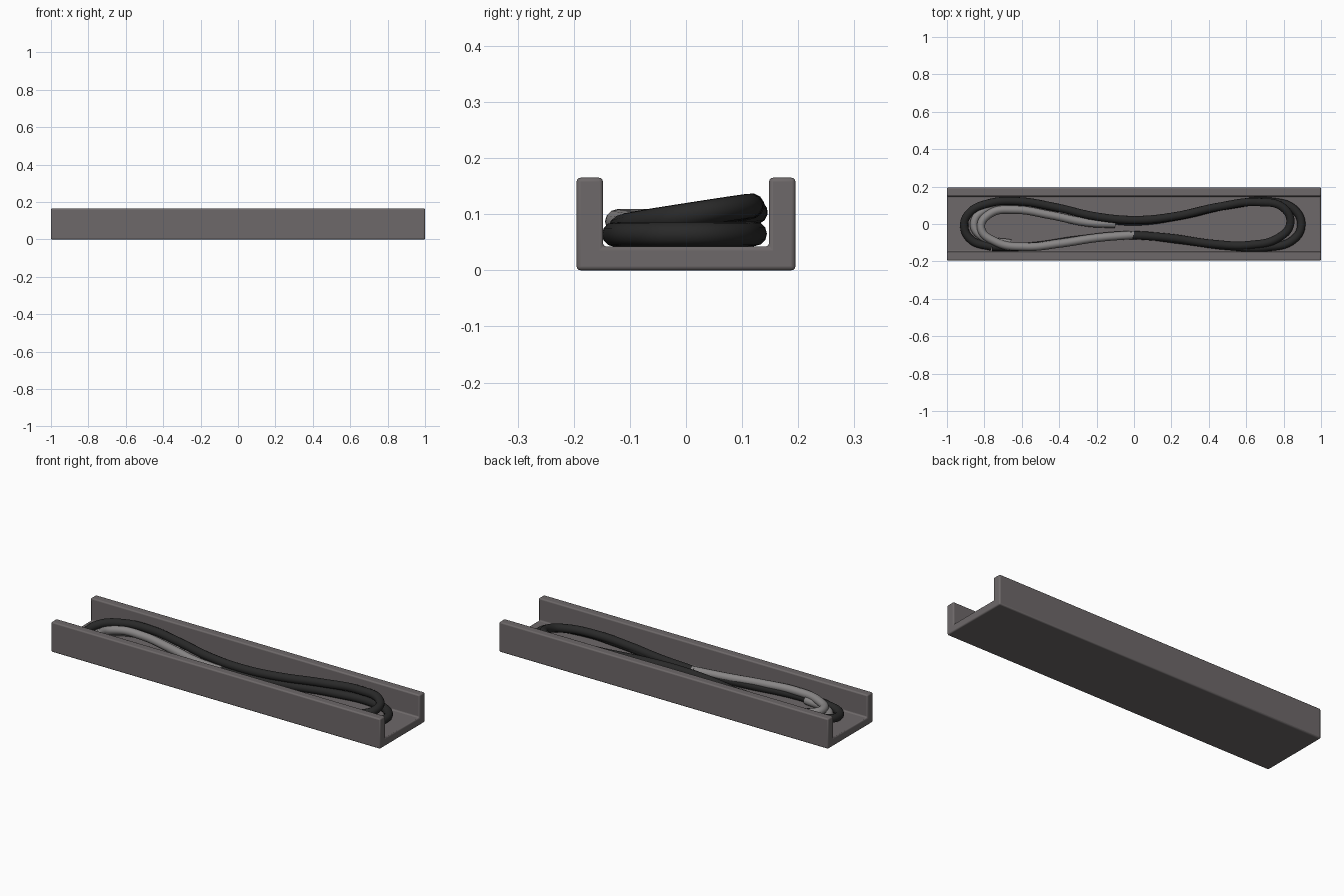
import bpy, bmesh

if "Cube" in bpy.data.objects:
    bpy.data.objects.remove(bpy.data.objects["Cube"])


def mat(name, rgb):
    m = bpy.data.materials.new(name)
    m.diffuse_color = (*rgb, 1)
    m.use_nodes = True
    m.node_tree.nodes["Principled BSDF"].inputs["Base Color"].default_value = m.diffuse_color
    return m


TRAY = mat("warm_grey", (0.155, 0.14, 0.142))
DARK = mat("charcoal", (0.022, 0.022, 0.022))
LIGHT = mat("light_grey", (0.25, 0.24, 0.24))

# U-shaped channel tray: profile in y/z extruded along x
profile = [(-0.195, 0), (0.195, 0), (0.195, 0.165), (0.148, 0.165),
           (0.148, 0.042), (-0.148, 0.042), (-0.148, 0.165), (-0.195, 0.165)]
bm = bmesh.new()
face = bm.faces.new([bm.verts.new((-1, y, z)) for y, z in profile])
ext = bmesh.ops.extrude_face_region(bm, geom=[face])
bmesh.ops.translate(bm, vec=(2, 0, 0),
                    verts=[v for v in ext["geom"] if isinstance(v, bmesh.types.BMVert)])
bmesh.ops.recalc_face_normals(bm, faces=bm.faces)
mesh = bpy.data.meshes.new("channel_tray")
bm.to_mesh(mesh)
bm.free()
mesh.materials.append(TRAY)
tray = bpy.data.objects.new("channel_tray", mesh)
bpy.context.collection.objects.link(tray)
bev = tray.modifiers.new("rounded_edges", 'BEVEL')
bev.width, bev.segments = 0.007, 3
bpy.context.view_layer.objects.active = tray
tray.select_set(True)
bpy.ops.object.shade_smooth_by_angle()


def cable(name, points, material, radius=0.022):
    """Round cable through the given points, turned into a mesh."""
    c = bpy.data.curves.new(name + "_path", 'CURVE')
    c.dimensions = '3D'
    c.bevel_depth, c.bevel_resolution = radius, 4
    c.resolution_u, c.use_fill_caps = 10, True
    s = c.splines.new('BEZIER')
    s.bezier_points.add(len(points) - 1)
    for bp, co in zip(s.bezier_points, points):
        bp.co = co
        bp.handle_left_type = bp.handle_right_type = 'AUTO'
    tmp = bpy.data.objects.new(name + "_path", c)
    bpy.context.collection.objects.link(tmp)
    dg = bpy.context.evaluated_depsgraph_get()
    me = bpy.data.meshes.new_from_object(tmp.evaluated_get(dg))
    bpy.data.objects.remove(tmp)
    me.materials.clear()
    me.materials.append(material)
    for p in me.polygons:
        p.use_smooth = True
    ob = bpy.data.objects.new(name, me)
    bpy.context.collection.objects.link(ob)


# Upper dark run: front middle, round the right end, back across to the left end
cable("dark_cable_upper", [
    (-0.02, -0.058, 0.070), (0.2, -0.075, 0.070), (0.42, -0.106, 0.072),
    (0.62, -0.112, 0.078), (0.77, -0.075, 0.086), (0.835, 0.0, 0.098),
    (0.80, 0.085, 0.111), (0.66, 0.117, 0.115), (0.45, 0.092, 0.108),
    (0.22, 0.042, 0.100), (0.02, 0.022, 0.096), (-0.2, 0.040, 0.096),
    (-0.42, 0.090, 0.100), (-0.62, 0.122, 0.104), (-0.78, 0.110, 0.100),
    (-0.88, 0.060, 0.088), (-0.908, -0.01, 0.072), (-0.87, -0.085, 0.065),
    (-0.76, -0.122, 0.064)], DARK)

# Lower dark run: lies on the tray floor, widest at the right end
cable("dark_cable_lower", [
    (-0.76, -0.122, 0.064), (-0.55, -0.120, 0.064), (-0.3, -0.085, 0.064),
    (0.0, -0.060, 0.064), (0.25, -0.085, 0.064), (0.5, -0.117, 0.064),
    (0.72, -0.123, 0.064), (0.85, -0.085, 0.064), (0.894, -0.01, 0.064),
    (0.86, 0.075, 0.064), (0.74, 0.118, 0.065), (0.5, 0.100, 0.065),
    (0.25, 0.045, 0.064), (0.0, 0.014, 0.064), (-0.25, 0.040, 0.064)], DARK)

# Light loop at the left end, tucked under the dark run
cable("light_cable_upper", [
    (0.0, -0.058, 0.070), (-0.2, -0.075, 0.078), (-0.4, -0.105, 0.084),
    (-0.58, -0.122, 0.087), (-0.74, -0.095, 0.087), (-0.818, -0.02, 0.087),
    (-0.77, 0.055, 0.086), (-0.64, 0.076, 0.083), (-0.45, 0.048, 0.076),
    (-0.25, 0.008, 0.068), (-0.1, 0.0, 0.064)], LIGHT)

# Light bend lying on the floor just outside that loop
cable("light_cable_lower", [
    (-0.4, 0.085, 0.064), (-0.62, 0.118, 0.064), (-0.78, 0.085, 0.064),
    (-0.855, 0.0, 0.064), (-0.80, -0.075, 0.064), (-0.66, -0.105, 0.064)], LIGHT)
